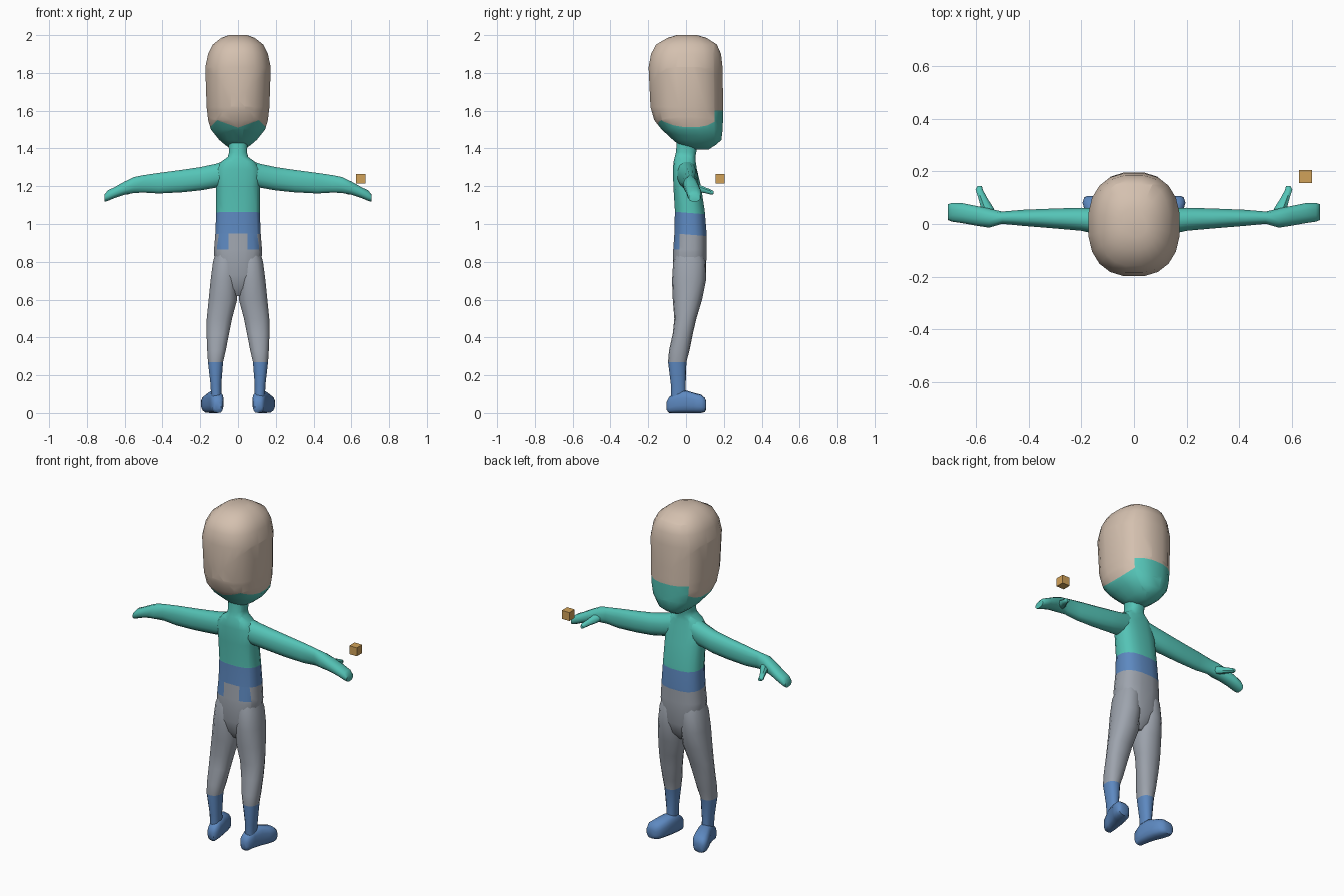
import bpy, bmesh, math
from mathutils import Vector

cube = bpy.data.objects.get("Cube")
if cube:
    bpy.data.objects.remove(cube, do_unlink=True)


def material(name, rgb):
    m = bpy.data.materials.new(name)
    m.use_nodes = True
    m.diffuse_color = (*rgb, 1)
    m.node_tree.nodes["Principled BSDF"].inputs["Base Color"].default_value = (*rgb, 1)
    return m


SKIN = material("skin_beige", (0.66, 0.53, 0.43))
TEAL = material("shirt_teal", (0.09, 0.55, 0.47))
BLUE = material("boot_blue", (0.11, 0.25, 0.53))
GREY = material("trouser_grey", (0.34, 0.37, 0.42))
GOLD = material("cube_orange", (0.64, 0.36, 0.10))


def power(v, p):
    return math.copysign(abs(v) ** (2 / p), v)


def loft(name, rows, axis, mats, side=1, n=16, p=2.3, cuts=(), rule=None, angle=45):
    """Skin rounded sections (t, a0, a1, b0, b1) stacked along an axis."""
    bm = bmesh.new()
    rings = []
    for t, a0, a1, b0, b1 in rows:
        ring = []
        for i in range(n):
            w = 2 * math.pi * (i + 0.5) / n
            a = (a0 + a1) / 2 + (a1 - a0) / 2 * power(math.cos(w), p)
            b = (b0 + b1) / 2 + (b1 - b0) / 2 * power(math.sin(w), p)
            co = {"x": (t, a, b), "y": (a, t, b), "z": (a, b, t)}[axis]
            ring.append(bm.verts.new((co[0] * side, co[1], co[2])))
        rings.append(ring)
    for lo, hi in zip(rings, rings[1:]):
        for i in range(n):
            j = (i + 1) % n
            bm.faces.new((lo[i], lo[j], hi[j], hi[i]))
    bm.faces.new(rings[0])
    bm.faces.new(rings[-1])
    # colour borders become real edges
    for co, no in cuts:
        bmesh.ops.bisect_plane(bm, geom=bm.verts[:] + bm.edges[:] + bm.faces[:],
                               plane_co=Vector(co), plane_no=Vector(no))
    bmesh.ops.recalc_face_normals(bm, faces=bm.faces[:])
    if rule:
        for f in bm.faces:
            f.material_index = rule(f.calc_center_median())
    mesh = bpy.data.meshes.new(name)
    bm.to_mesh(mesh)
    bm.free()
    for m in mats:
        mesh.materials.append(m)
    ob = bpy.data.objects.new(name, mesh)
    bpy.context.collection.objects.link(ob)
    bpy.ops.object.select_all(action="DESELECT")
    ob.select_set(True)
    bpy.context.view_layer.objects.active = ob
    bpy.ops.object.shade_smooth_by_angle(angle=math.radians(angle))
    return ob


# Head: beige hood, teal below a zigzag edge and over the chin
def head_rule(c):
    x = abs(c.x)
    teal = c.z < min(1.51 + 0.36 * x, 1.66 - x) or (c.y > 0.15 and c.z < 1.6)
    return 1 if teal else 0


head_rows = [(z, -w, w, y0, y1) for z, w, y0, y1 in (
    (1.395, .035, .03, .12), (1.42, .07, -.04, .16), (1.445, .10, -.07, .188),
    (1.5, .145, -.13, .195), (1.55, .16, -.17, .197), (1.62, .168, -.19, .198),
    (1.83, .175, -.2, .195), (1.9, .16, -.187, .187), (1.95, .135, -.16, .165),
    (1.985, .09, -.10, .11), (2.0, .05, -.05, .06))]
loft("head", head_rows, "z", [SKIN, TEAL], n=20, p=2.4, rule=head_rule, cuts=[
    ((0, 0, 1.51), (-.36, 0, 1)), ((0, 0, 1.51), (.36, 0, 1)),
    ((0, 0, 1.66), (1, 0, 1)), ((0, 0, 1.66), (-1, 0, 1)),
    ((0, .15, 0), (0, 1, 0)), ((0, 0, 1.6), (0, 0, 1))])


# Torso: shirt, sloped belt, trousers and two hanging belt flaps
def torso_rule(c):
    h = c.z + 0.08 * c.y
    if h > 1.06:
        return 0
    flap = c.y < -0.035 and abs(c.x) > 0.05 and c.z > 0.865
    return 1 if h > 0.945 or flap else 2


torso_rows = [(z, -w, w, y0, y1) for z, w, y0, y1 in (
    (.62, .03, -.03, .05), (.66, .07, -.055, .085), (.73, .115, -.072, .106),
    (.85, .13, -.07, .11), (.95, .122, -.063, .11), (1.07, .117, -.06, .10),
    (1.2, .117, -.068, .08), (1.29, .118, -.07, .058), (1.33, .09, -.067, .052),
    (1.355, .055, -.06, .05), (1.38, .048, -.054, .055), (1.43, .052, -.05, .065))]
loft("torso", torso_rows, "z", [TEAL, BLUE, GREY], p=2.6, rule=torso_rule, cuts=[
    ((0, 0, 1.06), (0, .08, 1)), ((0, 0, .945), (0, .08, 1)),
    ((0, 0, .865), (0, 0, 1)), ((0, -.035, 0), (0, 1, 0)),
    ((.05, 0, 0), (1, 0, 0)), ((-.05, 0, 0), (1, 0, 0))])

# Limbs, repeated on both sides
leg_rows = [(.06, .088, .142, -.08, .0), (.15, .088, .146, -.08, -.002),
            (.27, .078, .16, -.095, .002), (.33, .064, .164, -.09, .018),
            (.42, .046, .168, -.07, .036), (.5, .03, .167, -.062, .055),
            (.6, .003, .157, -.07, .085), (.7, .002, .147, -.074, .105),
            (.8, .004, .134, -.068, .104), (.88, .02, .11, -.04, .08)]
foot_rows = [(-.102, .09, .125, .015, .06), (-.09, .078, .138, .0, .085),
             (-.05, .076, .148, .0, .115), (.0, .08, .165, .0, .12),
             (.04, .088, .184, .0, .108), (.08, .10, .196, .0, .098),
             (.1, .118, .19, .005, .08), (.107, .135, .178, .02, .06)]
arm_rows = [(.04, -.055, .05, 1.21, 1.345), (.12, -.045, .06, 1.19, 1.32),
            (.2, -.027, .063, 1.176, 1.303), (.3, -.018, .06, 1.166, 1.288),
            (.42, -.008, .055, 1.16, 1.272), (.5, .0, .048, 1.165, 1.26),
            (.55, -.015, .06, 1.163, 1.25), (.6, -.007, .07, 1.154, 1.226),
            (.65, .002, .08, 1.138, 1.198), (.69, .008, .081, 1.121, 1.178),
            (.706, .014, .076, 1.118, 1.158)]
thumb_rows = [(.02, .515, .56, 1.175, 1.225), (.06, .53, .582, 1.168, 1.215),
              (.1, .556, .592, 1.162, 1.196), (.13, .572, .602, 1.155, 1.184),
              (.145, .576, .594, 1.157, 1.175)]
for side, label in ((1, "left"), (-1, "right")):
    loft(label + "_leg", leg_rows, "z", [BLUE, GREY], side, n=14,
         rule=lambda c: 0 if c.z < 0.27 else 1)
    loft(label + "_shoe", foot_rows, "y", [BLUE], side, n=14, p=2.8)
    loft(label + "_arm", arm_rows, "x", [TEAL], side, n=12)
    loft(label + "_thumb", thumb_rows, "y", [TEAL], side, n=8, p=2)

# Small floating cube beside the hand
bpy.ops.mesh.primitive_cube_add(size=0.05, location=(0.65, 0.18, 1.24))
box = bpy.context.object
box.name = "floating_cube"
box.data.materials.append(GOLD)
